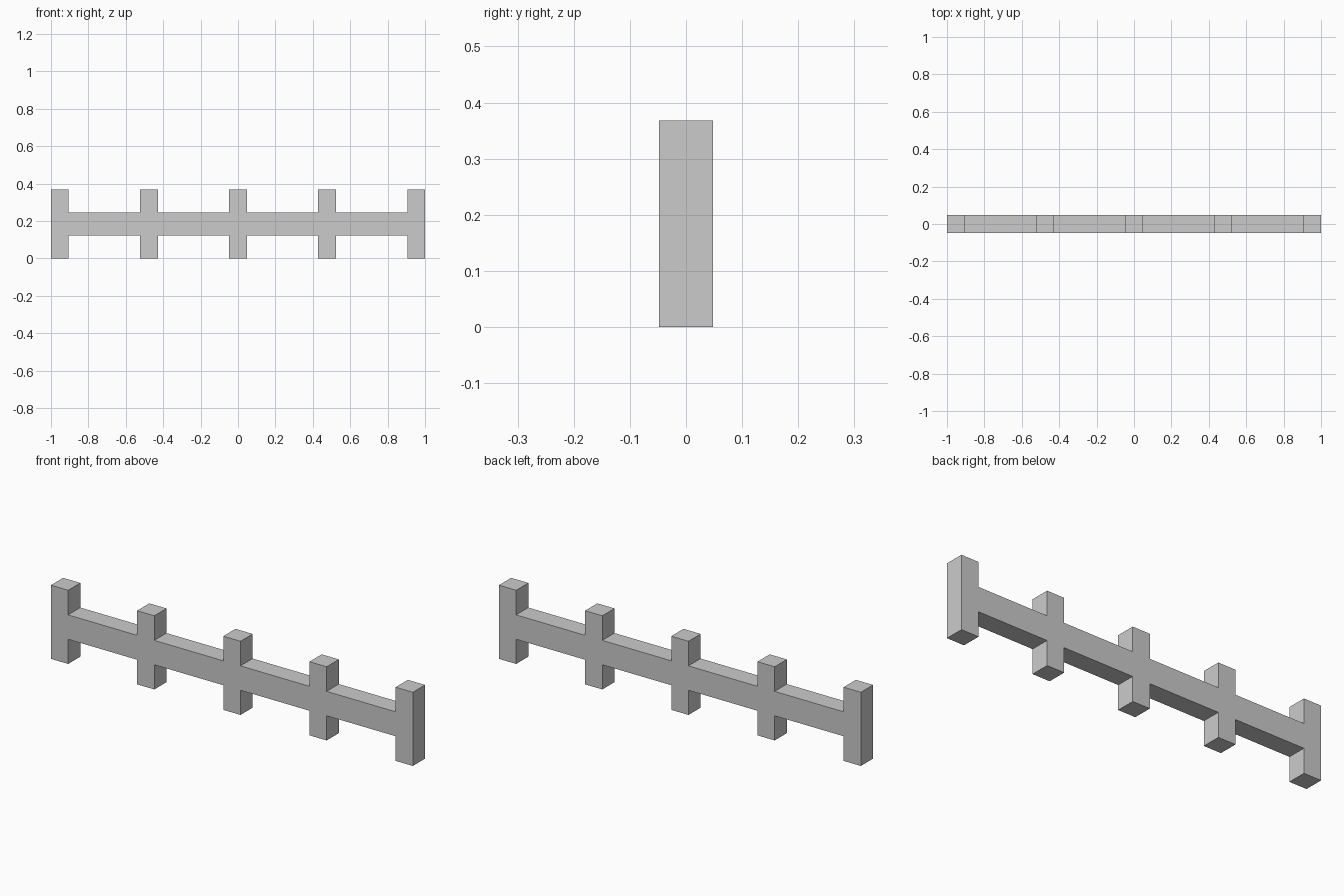
import bpy
import bmesh

if "Cube" in bpy.data.objects:
    bpy.data.objects.remove(bpy.data.objects["Cube"])

HEIGHT = 0.368
HALF_W = 0.0475      # half post width
HALF_D = 0.048       # half depth
RAIL_LOW, RAIL_HIGH = 0.123, 0.245
POSTS = 5
SPACING = (2 - 2 * HALF_W) / (POSTS - 1)

# Stepped lower edge of the outline, left to right
centres = [-1 + HALF_W + i * SPACING for i in range(POSTS)]
lower = []
for i, c in enumerate(centres):
    if i > 0:
        lower.append((c - HALF_W, RAIL_LOW))
    lower += [(c - HALF_W, 0), (c + HALF_W, 0)]
    if i < POSTS - 1:
        lower.append((c + HALF_W, RAIL_LOW))

# Upper edge mirrors the lower one, right to left
upper = [(x, HEIGHT if z == 0 else RAIL_HIGH) for x, z in reversed(lower)]

# Extrude the outline front to back into one flush fence body
bm = bmesh.new()
front = bm.faces.new([bm.verts.new((x, -HALF_D, z)) for x, z in lower + upper])
result = bmesh.ops.extrude_face_region(bm, geom=[front], use_keep_orig=True)
moved = [v for v in result["geom"] if isinstance(v, bmesh.types.BMVert)]
bmesh.ops.translate(bm, verts=moved, vec=(0, 2 * HALF_D, 0))
bmesh.ops.recalc_face_normals(bm, faces=bm.faces)

mesh = bpy.data.meshes.new("fence_rail_with_posts")
bm.to_mesh(mesh)
bm.free()
fence = bpy.data.objects.new("fence_rail_with_posts", mesh)
bpy.context.collection.objects.link(fence)
